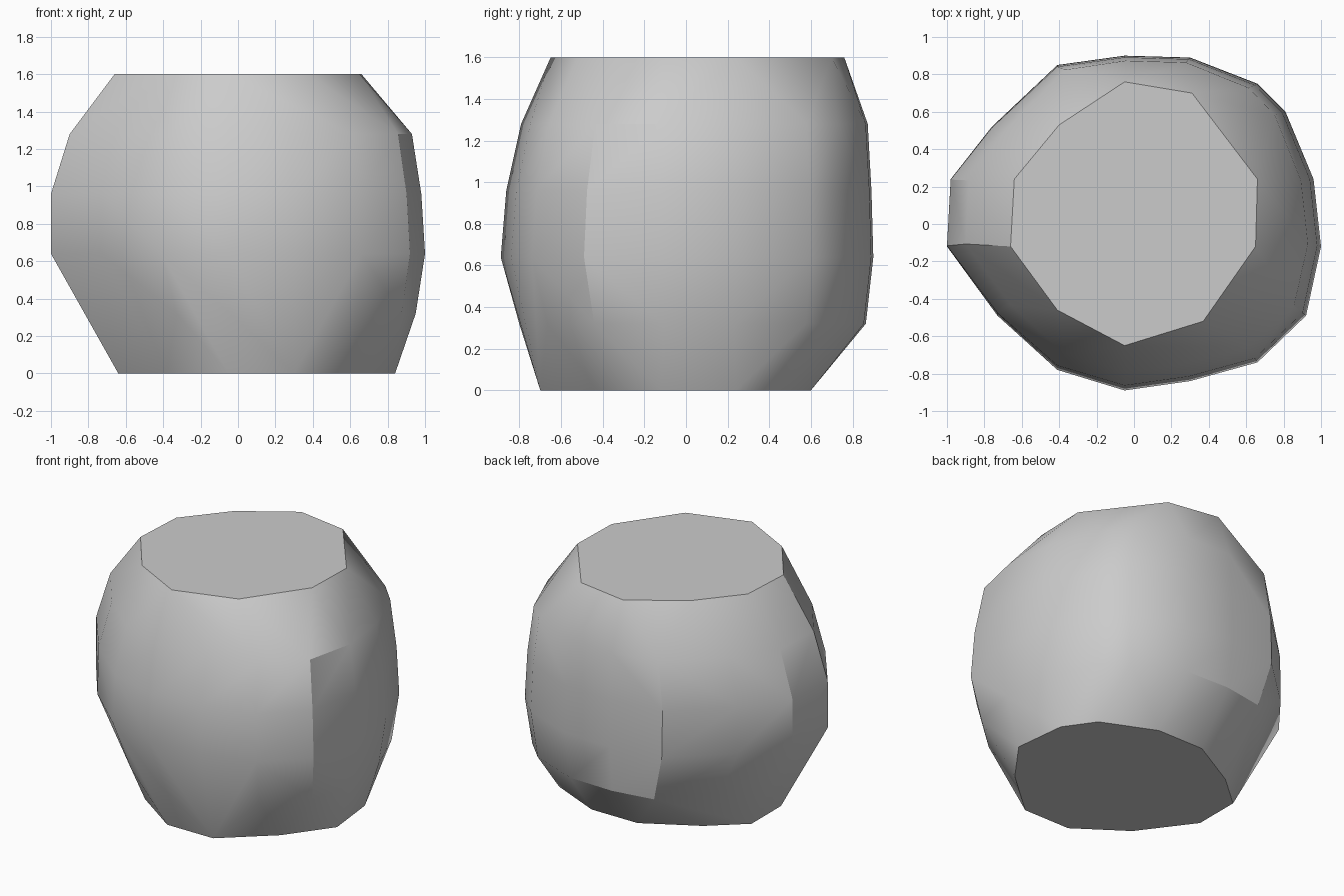
import bpy
import bmesh
import math

cube = bpy.data.objects.get("Cube")
if cube:
    bpy.data.objects.remove(cube, do_unlink=True)

# One plain stone colour
stone = bpy.data.materials.new("stone_grey")
stone.use_nodes = True
grey = (0.6, 0.6, 0.6, 1.0)
stone.diffuse_color = grey
stone.node_tree.nodes["Principled BSDF"].inputs["Base Color"].default_value = grey

# Outlines of the flat base, the widest belt and the flat top
base = [(.84, -.12), (.8, .24), (.66, .44), (.3, .6), (-.05, .6), (-.41, .4),
        (-.64, .2), (-.64, -.12), (-.38, -.47), (-.05, -.7), (.3, -.7), (.62, -.42)]
belt = [(1, -.12), (.96, .24), (.81, .6), (.66, .75), (.3, .89), (-.05, .9),
        (-.41, .85), (-.76, .52), (-.98, .24), (-1, -.12), (-.73, -.49),
        (-.41, -.78), (-.05, -.89), (.3, -.84), (.66, -.74), (.92, -.49)]
top = [(.65, -.12), (.66, .24), (.31, .7), (-.05, .76), (-.4, .53),
       (-.64, .24), (-.66, -.12), (-.41, -.46), (-.05, -.65), (.37, -.52)]

# Belt copies by height: reach to the left side, right side, front and back
layers = {
    .32: (.8, .95, .9, .96),
    .64: (1, 1, 1, 1),
    .96: (1, .98, .97, .99),
    1.28: (.9, .93, .89, .97),
}


def scaled_belt(low_x, high_x, low_y, high_y):
    return [(x * (high_x if x > 0 else low_x), y * (high_y if y > 0 else low_y))
            for x, y in belt]


def add_ring(bm, outline, z):
    for x, y in outline:
        bm.verts.new((x, y, z))


# Boulder skin wrapped around the stacked outlines
bm = bmesh.new()
add_ring(bm, base, 0)
for height, reach in layers.items():
    add_ring(bm, scaled_belt(*reach), height)
add_ring(bm, top, 1.6)
hull = bmesh.ops.convex_hull(bm, input=bm.verts[:])
spare = {g for g in hull["geom_interior"] + hull["geom_unused"]
         if isinstance(g, bmesh.types.BMVert)}
bmesh.ops.delete(bm, geom=list(spare), context="VERTS")
bmesh.ops.dissolve_limit(bm, angle_limit=math.radians(1),
                         verts=bm.verts[:], edges=bm.edges[:])
bmesh.ops.recalc_face_normals(bm, faces=bm.faces[:])

mesh = bpy.data.meshes.new("boulder")
bm.to_mesh(mesh)
bm.free()
mesh.materials.append(stone)
boulder = bpy.data.objects.new("boulder", mesh)
bpy.context.collection.objects.link(boulder)

# Soft shading with crisp edges at the flat ends
bpy.context.view_layer.objects.active = boulder
boulder.select_set(True)
bpy.ops.object.shade_smooth_by_angle(angle=math.radians(30))
